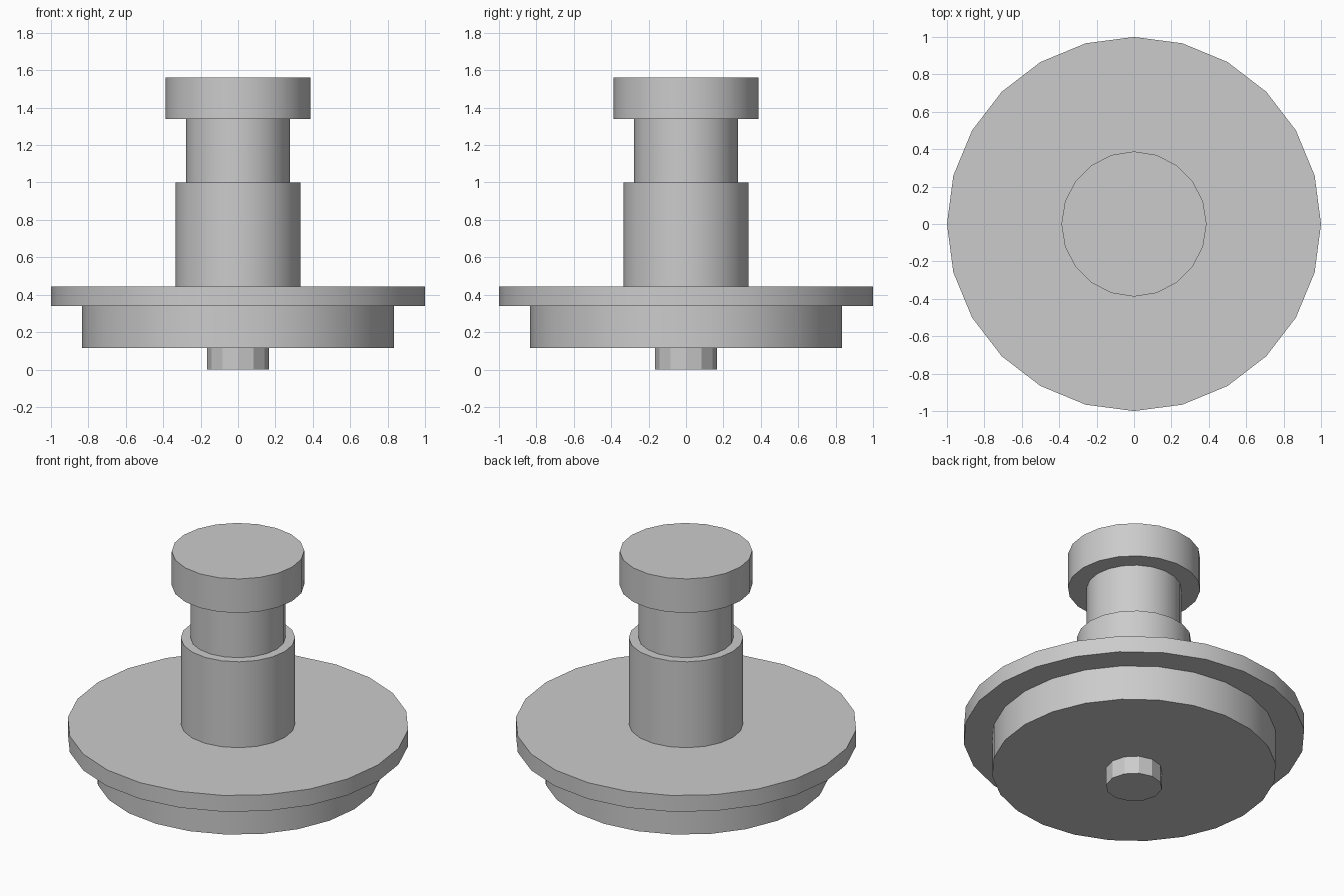
import bpy
import math

cube = bpy.data.objects.get("Cube")
if cube:
    bpy.data.objects.remove(cube, do_unlink=True)

# Plain grey metal
COLOUR = (0.6, 0.6, 0.6, 1)
grey = bpy.data.materials.new("grey_metal")
grey.use_nodes = True
grey.diffuse_color = COLOUR
grey.node_tree.nodes["Principled BSDF"].inputs["Base Color"].default_value = COLOUR


def disc(name, radius, bottom, top, sides):
    """Upright capped cylinder with smooth sides and sharp rims."""
    bpy.ops.mesh.primitive_cylinder_add(
        vertices=sides, radius=radius, depth=top - bottom,
        location=(0, 0, (top + bottom) / 2))
    part = bpy.context.object
    part.name = name
    part.data.materials.append(grey)
    bpy.ops.object.shade_smooth_by_angle(angle=math.radians(25))


# Stacked turned parts, from the foot up
disc("bottom_stub", 0.165, 0, 0.115, 12)
disc("base_disc", 0.833, 0.115, 0.34, 24)
disc("flange", 1, 0.34, 0.445, 24)
disc("sleeve", 0.335, 0.445, 1, 20)
disc("neck", 0.278, 1, 1.34, 20)
disc("head", 0.388, 1.34, 1.56, 20)
